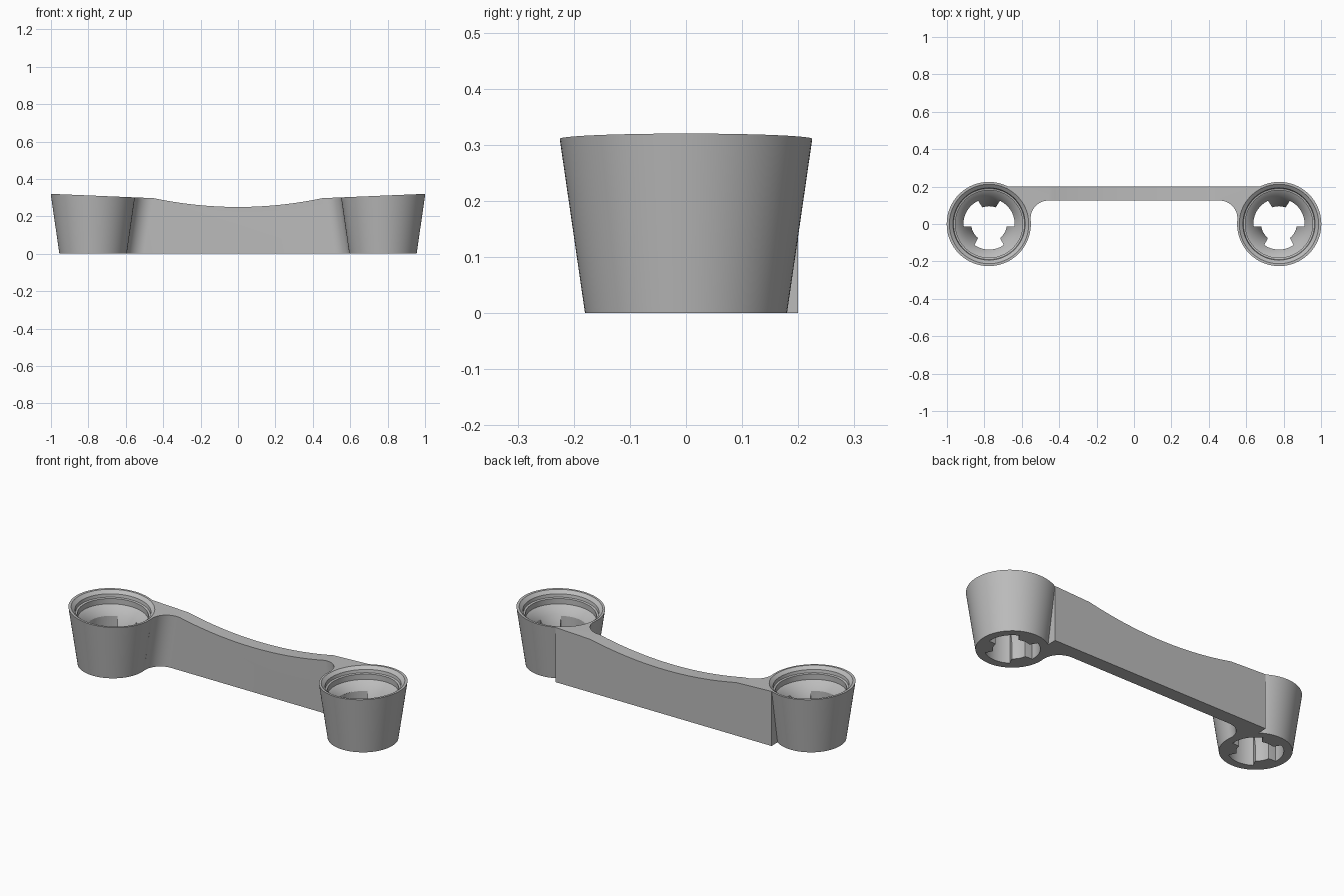
import bpy, bmesh
from math import sin, cos, pi, radians, sqrt, atan2

if "Cube" in bpy.data.objects:
    bpy.data.objects.remove(bpy.data.objects["Cube"], do_unlink=True)

CUP_X = 0.775          # cup centre distance
LOW, HIGH = -0.05, 0.37  # untrimmed solid extents
SLOPE = 0.042          # tilt of the cup rims

grey = bpy.data.materials.new("plain_grey")
grey.use_nodes = True
grey.diffuse_color = (0.5, 0.5, 0.5, 1)
grey.node_tree.nodes["Principled BSDF"].inputs["Base Color"].default_value = (0.5, 0.5, 0.5, 1)


def cup_radius(z):
    return 0.18 + 0.145 * z


def loft(name, rings):
    """Solid through matching rings of 3D points, capped at both ends."""
    bm = bmesh.new()
    loops = [[bm.verts.new(p) for p in ring] for ring in rings]
    n = len(loops[0])
    for a, b in zip(loops, loops[1:]):
        for i in range(n):
            j = (i + 1) % n
            bm.faces.new((a[i], a[j], b[j], b[i]))
    bm.faces.new(loops[0][::-1])
    bm.faces.new(loops[-1])
    bmesh.ops.recalc_face_normals(bm, faces=bm.faces)
    mesh = bpy.data.meshes.new(name)
    bm.to_mesh(mesh)
    bm.free()
    mesh.materials.append(grey)
    obj = bpy.data.objects.new(name, mesh)
    bpy.context.collection.objects.link(obj)
    return obj


def combine(target, tool, operation):
    mod = target.modifiers.new(operation.lower(), 'BOOLEAN')
    mod.operation, mod.object, mod.solver = operation, tool, 'EXACT'
    bpy.context.view_layer.objects.active = target
    bpy.ops.object.modifier_apply(modifier=mod.name)
    bpy.data.objects.remove(tool, do_unlink=True)


def circle(cx, r, z, n=96, tilt=0):
    return [(cx + r * cos(2 * pi * i / n), r * sin(2 * pi * i / n),
             z + tilt * r * cos(2 * pi * i / n)) for i in range(n)]


# Bar outline at one height, with fillets tangent to the tapered cups
def bar_outline(z, fillet=0.095, front=0.125, back=0.2, steps=14):
    r = cup_radius(z)
    cy = front - fillet
    cx = CUP_X - sqrt((r + fillet) ** 2 - cy ** 2)
    end = atan2(-cy, CUP_X - cx)
    half = []
    for i in range(steps + 1):
        a = pi / 2 + (end - pi / 2) * i / steps
        half.append((cx + fillet * cos(a), cy + fillet * sin(a)))
    half += [(0.71, 0.0), (0.67, 0.1), (0.67, back)]
    return [(x, y, z) for x, y in half] + [(-x, y, z) for x, y in reversed(half)]


body = loft("connecting_link", [bar_outline(LOW), bar_outline(HIGH)])

# Tapered cups at both ends
for side in (-1, 1):
    cup = loft("cup", [circle(side * CUP_X, cup_radius(z), z) for z in (LOW, HIGH)])
    combine(body, cup, 'UNION')


# Trim to a flat base and a dished top
def top_height(x):
    d = abs(x)
    return 0.25 + 0.047 * (d / 0.45) ** 2 if d < 0.45 else 0.297 + SLOPE * (d - 0.45)


xs = [-1.2] + [0.45 * i / 20 for i in range(-20, 21)] + [1.2]
section = [(-1.2, 0)] + [(x, top_height(x)) for x in xs] + [(1.2, 0)]
envelope = loft("envelope", [[(x, y, z) for x, z in section] for y in (-0.5, 0.5)])
combine(body, envelope, 'INTERSECT')

# Funnel bores with a stepped rim
bore = [(0.095, -0.1), (0.095, 0.09), (0.105, 0.13), (0.12, 0.17), (0.14, 0.205),
        (0.165, 0.235), (0.18, 0.245), (0.18, 0.275), (0.19, 0.278), (0.193, 0.295),
        (0.212, 0.31), (0.225, 0.34)]
for side in (-1, 1):
    rings = [circle(side * CUP_X, r, z, tilt=side * SLOPE if z > 0.2 else 0) for r, z in bore]
    combine(body, loft("bore_cutter", rings), 'DIFFERENCE')

    # Three slots leave three lugs, one pointing to the back
    star = []
    for k in range(3):
        lug = 90 + 120 * k
        star += [(0.08, lug - 18), (0.08, lug + 18), (0.105, lug + 23)]
        star += [(0.137, lug + 25 + 70 * i / 12) for i in range(13)]
        star += [(0.105, lug + 97)]
    rings = [[(side * CUP_X + r * cos(radians(a)), r * sin(radians(a)), z) for r, a in star]
             for z in (-0.1, 0.24)]
    combine(body, loft("slot_cutter", rings), 'DIFFERENCE')

bpy.ops.object.select_all(action='DESELECT')
body.select_set(True)
bpy.context.view_layer.objects.active = body
bpy.ops.object.shade_smooth_by_angle(angle=radians(25))
